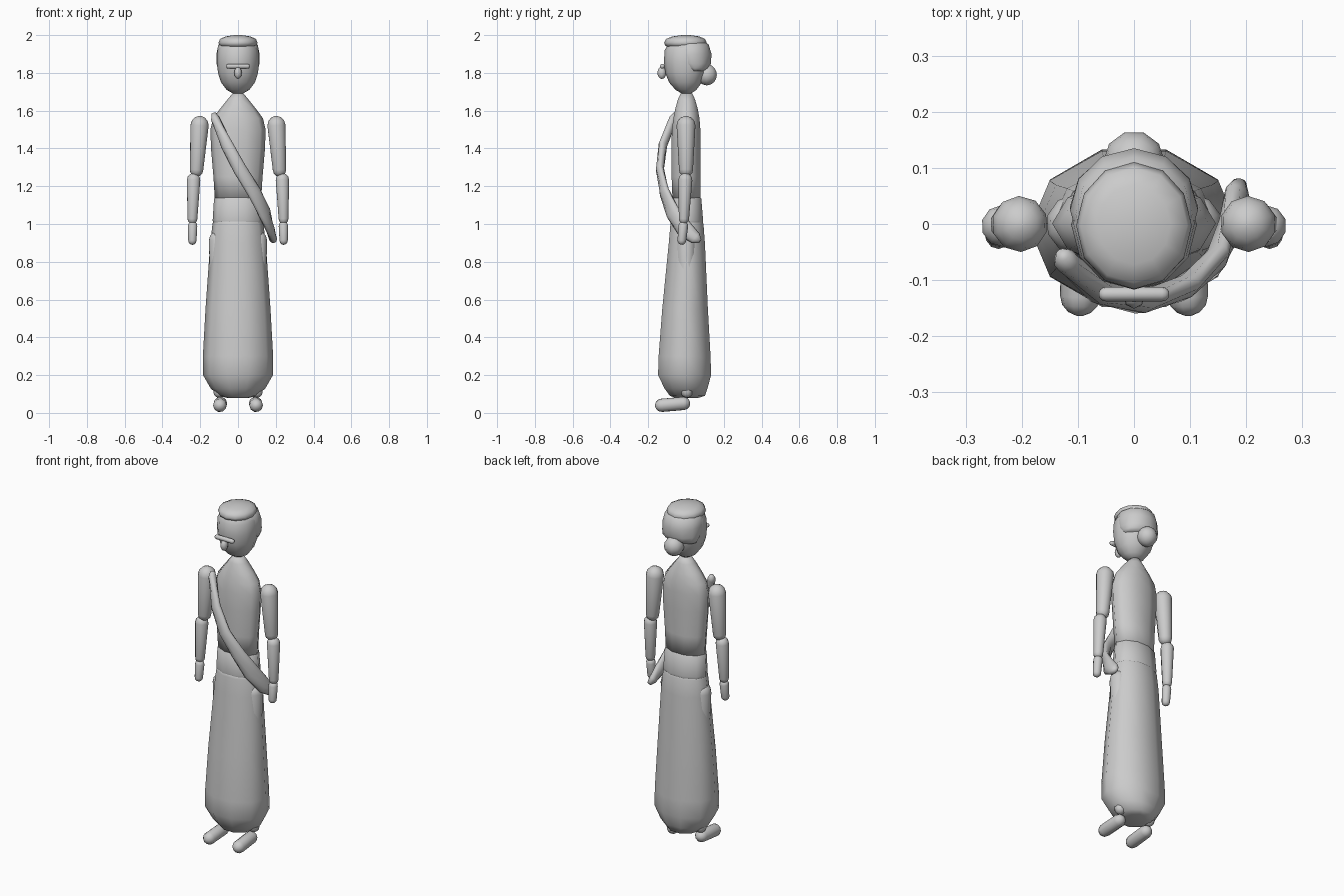
import bpy, bmesh, math
from mathutils import Vector

cube = bpy.data.objects.get("Cube")
if cube:
    bpy.data.objects.remove(cube, do_unlink=True)

grey = bpy.data.materials.new("light_grey")
grey.use_nodes = True
grey.diffuse_color = (0.6, 0.6, 0.6, 1)
grey.node_tree.nodes["Principled BSDF"].inputs["Base Color"].default_value = (0.6, 0.6, 0.6, 1)


def skin(name, rings):
    """Join rings of points into one closed smooth shell."""
    bm = bmesh.new()
    loops = [[bm.verts.new(p) for p in ring] for ring in rings]
    n = len(loops[0])
    for a, b in zip(loops, loops[1:]):
        for i in range(n):
            j = (i + 1) % n
            bm.faces.new((a[i], a[j], b[j], b[i]))
    bm.faces.new(loops[0])
    bm.faces.new(loops[-1])
    bmesh.ops.recalc_face_normals(bm, faces=bm.faces)
    for f in bm.faces:
        f.smooth = True
    mesh = bpy.data.meshes.new(name)
    bm.to_mesh(mesh)
    bm.free()
    ob = bpy.data.objects.new(name, mesh)
    bpy.context.collection.objects.link(ob)
    mesh.materials.append(grey)
    return ob


def oval(center, u, v, n):
    turns = [2 * math.pi * i / n for i in range(n)]
    return [center + u * math.cos(t) + v * math.sin(t) for t in turns]


def stack(name, rows, n):
    """Upright body from rows of height, half width, front y, back y."""
    return skin(name, [oval(Vector((0, (f + b) / 2, z)), Vector((w, 0, 0)),
                            Vector((0, (b - f) / 2, 0)), n) for z, w, f, b in rows])


def capsule(name, a, b, ra, rb, n=10):
    """Round-ended limb; a and b are the outer tips."""
    a, b = Vector(a), Vector(b)
    d = (b - a).normalized()
    u = d.cross(Vector((0.3, 1, 0.2))).normalized()
    v = d.cross(u)
    rings = []
    for tip, r, s, steps in ((a, ra, 1, (10, 35, 62, 90)), (b, rb, -1, (90, 62, 35, 10))):
        for deg in steps:
            t = math.radians(deg)
            c = tip + d * s * r * (1 - math.cos(t))
            rings.append(oval(c, u * r * math.sin(t), v * r * math.sin(t), n))
    return skin(name, rings)


def ball(name, center, size, n=12):
    c = Vector(center)
    rings = []
    for k in range(9):
        t = math.pi * (0.02 + 0.96 * k / 8)
        r = math.sin(t)
        rings.append(oval(c - Vector((0, 0, size[2] * math.cos(t))),
                          Vector((size[0] * r, 0, 0)), Vector((0, size[1] * r, 0)), n))
    return skin(name, rings)


# Body and clothing
stack("torso", [(1.69, .03, -.03, .035), (1.66, .055, -.045, .05), (1.61, .095, -.06, .065),
                (1.56, .132, -.07, .075), (1.50, .146, -.078, .08), (1.40, .143, -.082, .082),
                (1.25, .130, -.08, .08), (1.12, .122, -.075, .08)], 10)
stack("waistband", [(1.145, .115, -.07, .075), (1.135, .127, -.08, .085),
                    (1.02, .134, -.085, .095), (.98, .13, -.08, .09)], 10)
stack("skirt", [(1.03, .125, -.08, .085), (1.0, .135, -.087, .097), (.90, .147, -.096, .105),
                (.55, .172, -.132, .122), (.30, .186, -.152, .137), (.20, .185, -.155, .14),
                (.13, .145, -.12, .12), (.09, .10, -.09, .105), (.08, .06, -.06, .07)], 10)

# Head, hair and face
stack("head", [(1.69, .025, -.02, .025), (1.71, .06, -.055, .055), (1.75, .09, -.09, .085),
               (1.80, .106, -.11, .105), (1.86, .112, -.117, .115), (1.92, .108, -.113, .115),
               (1.96, .088, -.09, .095), (1.98, .05, -.05, .06)], 12)
hair = []
for z, w, front, back in ((1.81, .10, .0, .10), (1.825, .108, -.03, .122), (1.85, .114, -.07, .132),
                          (1.90, .114, -.085, .135), (1.95, .104, -.085, .12), (1.98, .06, -.05, .08)):
    hair.append((z, w, front, back))
stack("hair", hair, 12)
stack("hair_crown", [(1.935, .08, -.09, .09), (1.945, .098, -.11, .105), (1.96, .103, -.116, .11),
                     (1.98, .095, -.105, .10), (1.993, .065, -.072, .07), (2.0, .02, -.02, .02)], 12)
ball("hair_bun", (0, .11, 1.79), (.055, .056, .056), 10)
capsule("eyeglasses", (-.063, -.125, 1.835), (.063, -.125, 1.835), .013, .013)
ball("nose", (0, -.128, 1.80), (.02, .023, .032), 8)

# Limbs on both sides
for side, s in (("left", 1), ("right", -1)):
    capsule(side + "_upper_arm", (s * .2, 0, 1.572), (s * .222, 0, 1.25), .05, .037)
    capsule(side + "_forearm", (s * .234, -.002, 1.27), (s * .242, -.012, 1.0), .037, .027)
    capsule(side + "_hand", (s * .24, -.012, 1.015), (s * .242, -.024, .89), .026, .023)
    capsule(side + "_thigh", (s * .104, 0, .965), (s * .10, 0, .5), .053, .045)
    capsule(side + "_shin", (s * .10, 0, .55), (s * .10, .005, .08), .045, .032)
    capsule(side + "_foot", (s * .092, .022, .053), (s * .097, -.164, .037), .036, .036)

# Diagonal shoulder sash with a flattened cross-section
path = [(-.128, -.055, 1.585, .012), (-.122, -.065, 1.56, .024), (-.06, -.122, 1.42, .034),
        (.01, -.138, 1.29, .036), (.085, -.115, 1.17, .040), (.14, -.07, 1.06, .046),
        (.172, -.005, .97, .046), (.184, .05, .925, .034), (.188, .075, .91, .012)]
points = [Vector(p[:3]) for p in path]
rings = []
for i, p in enumerate(points):
    along = (points[min(i + 1, len(path) - 1)] - points[max(i - 1, 0)]).normalized()
    out = Vector((p.x, p.y * 1.6, 0)).normalized()
    across = along.cross(out).normalized()
    out = across.cross(along)
    half = path[i][3]
    rings.append(oval(p, across * half, out * min(half, .022), 10))
skin("sash", rings)
